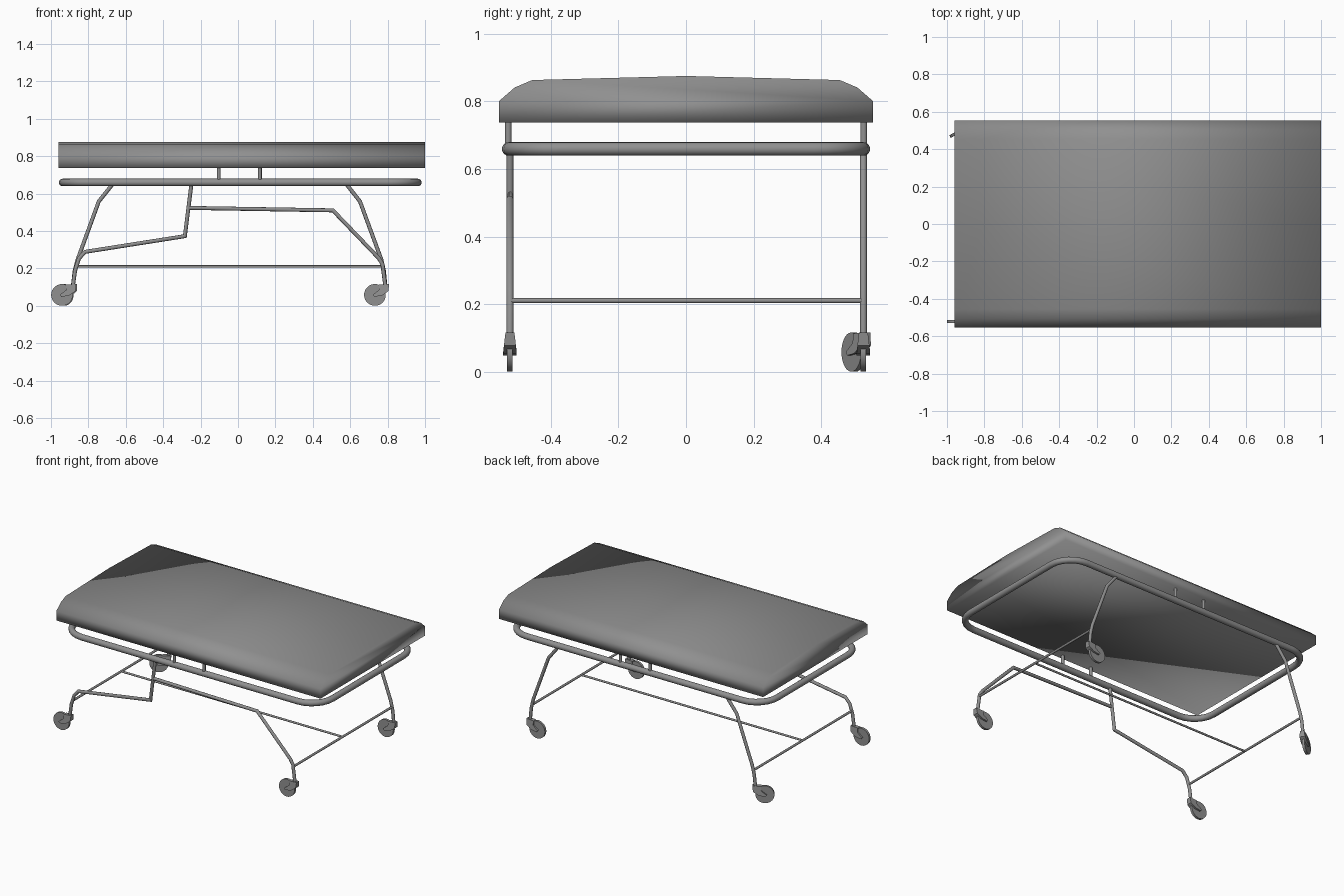
import bpy, bmesh, math
from mathutils import Matrix, Vector

if "Cube" in bpy.data.objects:
    bpy.data.objects.remove(bpy.data.objects["Cube"])

grey = bpy.data.materials.new("plain grey")
grey.diffuse_color = (0.28, 0.28, 0.28, 1)
grey.use_nodes = True
grey.node_tree.nodes["Principled BSDF"].inputs["Base Color"].default_value = grey.diffuse_color


def finish(name, bm, angle=None):
    bmesh.ops.recalc_face_normals(bm, faces=bm.faces)
    me = bpy.data.meshes.new(name)
    bm.to_mesh(me)
    bm.free()
    ob = bpy.data.objects.new(name, me)
    bpy.context.collection.objects.link(ob)
    me.materials.append(grey)
    if angle:
        bpy.ops.object.select_all(action='DESELECT')
        ob.select_set(True)
        bpy.context.view_layer.objects.active = ob
        bpy.ops.object.shade_smooth_by_angle(angle=math.radians(angle))
    return ob


def tube(name, pts, r, sides=12, closed=False):
    """Round bar swept along a path, with mitred bends."""
    bm = bmesh.new()
    pts = [Vector(p) for p in pts]
    n = len(pts)
    plane = Vector((0, 0, 1)) if closed else Vector((0, 1, 0))
    rings = []
    for i, p in enumerate(pts):
        a = pts[i - 1] if i > 0 or closed else None
        b = pts[(i + 1) % n] if i < n - 1 or closed else None
        d1 = (p - a).normalized() if a else (b - p).normalized()
        d2 = (b - p).normalized() if b else d1
        t = (d1 + d2).normalized()
        up = plane if abs(t.dot(plane)) < 0.9 else Vector((0, 0, 1))
        side = t.cross(up).normalized() / max(t.dot(d1), 0.5)
        rings.append([bm.verts.new(p + r * (math.cos(k) * side + math.sin(k) * up))
                      for k in (2 * math.pi * j / sides for j in range(sides))])
    for i in range(n if closed else n - 1):
        q, s = rings[i], rings[(i + 1) % n]
        for j in range(sides):
            k = (j + 1) % sides
            bm.faces.new((q[j], q[k], s[k], s[j]))
    if not closed:
        bm.faces.new(rings[0])
        bm.faces.new(rings[-1])
    return finish(name, bm, 50)


# mattress: domed profile run along x, smooth all over
half = [(0.553, 0.737), (0.553, 0.801), (0.507, 0.841), (0.455, 0.863)]
profile = half + [(0, 0.875)] + [(-y, z) for y, z in reversed(half)]
bm = bmesh.new()
ends = [[bm.verts.new((x, y, z)) for y, z in profile] for x in (-0.96, 1.0)]
for e in ends:
    bm.faces.new(e)
for i in range(len(profile)):
    j = (i + 1) % len(profile)
    bm.faces.new((ends[0][i], ends[0][j], ends[1][j], ends[1][i]))
for f in bm.faces:
    f.smooth = True
finish("mattress", bm)

# bed rail: rounded rectangular loop
x0, x1, hy, cr, rail_z = -0.938, 0.962, 0.525, 0.15, 0.659
loop = []
for cx, cy, start in ((x1 - cr, hy - cr, 0), (x0 + cr, hy - cr, 90),
                      (x0 + cr, -hy + cr, 180), (x1 - cr, -hy + cr, 270)):
    for k in range(7):
        a = math.radians(start + 15 * k)
        loop.append((cx + cr * math.cos(a), cy + cr * math.sin(a), rail_z))
tube("bed_rail", loop, 0.02, 16, True)

# short posts between rail and mattress
for x in (-0.103, 0.117):
    for y in (-0.526, 0.526):
        tube("mattress_post", [(x, y, 0.66), (x, y, 0.745)], 0.01)

# legs as side-view paths
YF, YB = -0.521, 0.525


def leg(name, y, path, r=0.0105):
    tube(name, [(x + 0.002, y, z - 0.002) for x, z in path], r)


leg("back_left_leg", YB, [(-0.67, 0.655), (-0.746, 0.56), (-0.861, 0.245), (-0.875, 0.19), (-0.887, 0.09)])
leg("back_right_leg", YB, [(0.575, 0.655), (0.65, 0.56), (0.764, 0.25), (0.778, 0.19), (0.788, 0.09)])
leg("front_left_leg", YF, [(-0.25, 0.66), (-0.286, 0.374), (-0.82, 0.29), (-0.852, 0.255),
                           (-0.873, 0.19), (-0.887, 0.09)])
leg("front_right_leg", YF, [(-0.265, 0.525), (0.505, 0.512), (0.75, 0.257), (0.77, 0.225), (0.788, 0.09)])

# cross bars and the long central bar
for x in (-0.866, 0.776):
    tube("cross_bar", [(x, YF, 0.21), (x, YB, 0.21)], 0.0075)
tube("long_bar", [(-0.866, 0, 0.21), (0.776, 0, 0.21)], 0.0065)

# casters: trailing wheel and flared hood, one of them swivelled
hood = [(-0.036, 0.113), (0.018, 0.116), (0.014, 0.078), (-0.02, 0.054),
        (-0.062, 0.048), (-0.07, 0.058), (-0.035, 0.085)]
for px, py, turn in ((-0.883, YF, 0), (-0.883, YB, 30), (0.79, YF, 0), (0.79, YB, 0)):
    place = Matrix.Translation((px, py, 0)) @ Matrix.Rotation(math.radians(turn), 4, 'Z')
    bm = bmesh.new()
    bmesh.ops.create_cone(bm, cap_ends=True, segments=28, radius1=0.058, radius2=0.058, depth=0.016,
                          matrix=place @ Matrix.Translation((-0.058, 0, 0.058)) @ Matrix.Rotation(math.pi / 2, 4, 'X'))
    finish("caster_wheel", bm, 40)
    bm = bmesh.new()
    sides = []
    for s in (-1, 1):
        sides.append([bm.verts.new(place @ Vector((x, s * (0.013 + 0.007 * min(1, (0.118 - z) / 0.06)), z)))
                      for x, z in hood])
        bm.faces.new(sides[-1])
    for i in range(len(hood)):
        j = (i + 1) % len(hood)
        bm.faces.new((sides[0][i], sides[0][j], sides[1][j], sides[1][i]))
    finish("caster_hood", bm, 40)
